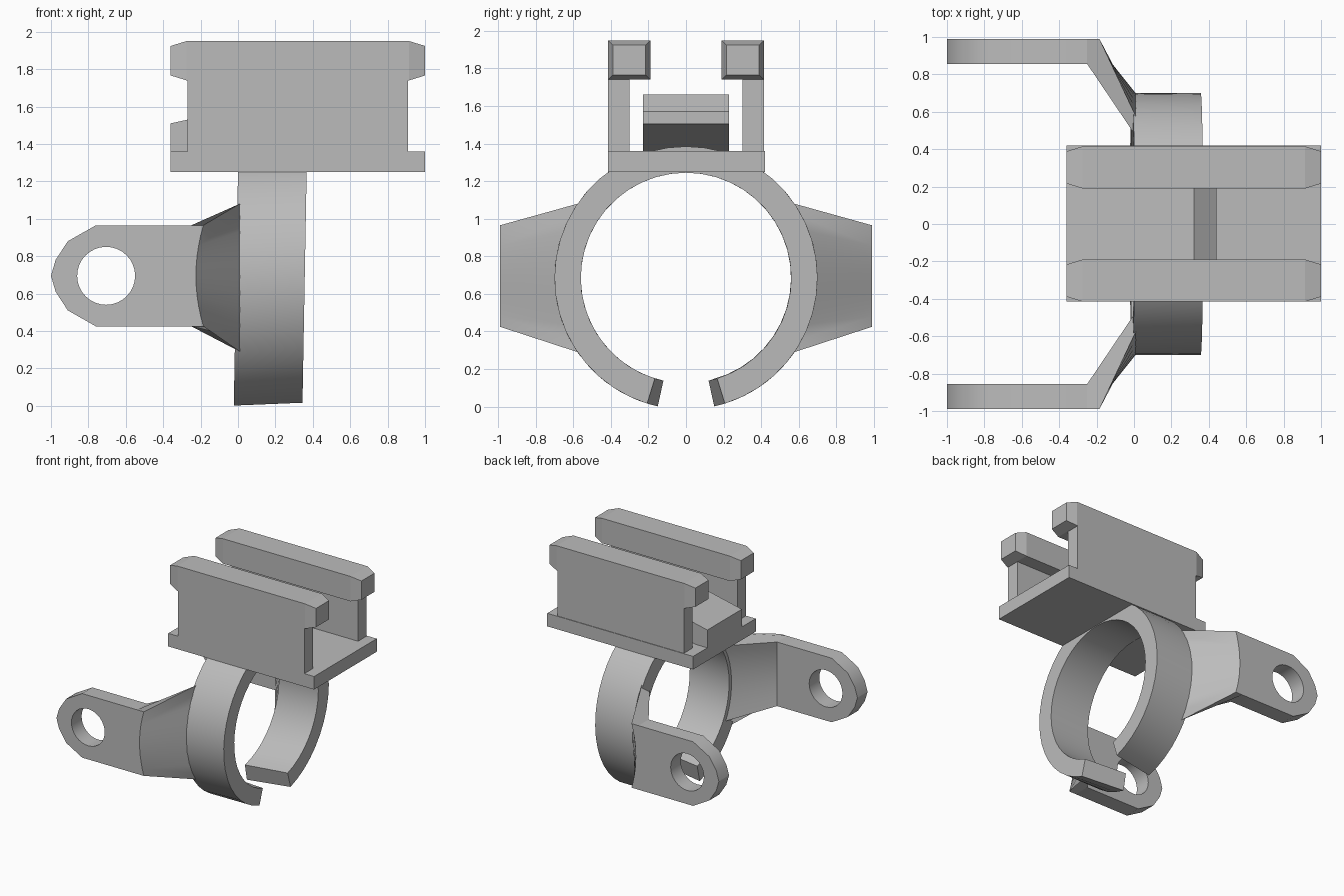
import bpy, bmesh, math
from mathutils import Vector

cube = bpy.data.objects.get("Cube")
if cube:
    bpy.data.objects.remove(cube, do_unlink=True)

GREY = (0.5, 0.5, 0.5, 1)
mat = bpy.data.materials.new("plain grey")
mat.use_nodes = True
mat.diffuse_color = GREY
mat.node_tree.nodes["Principled BSDF"].inputs["Base Color"].default_value = GREY

RING_Z, R_OUT, R_IN = 0.685, 0.70, 0.56


def finish(name, bm, smooth=False):
    bmesh.ops.remove_doubles(bm, verts=bm.verts, dist=0.0005)
    bmesh.ops.recalc_face_normals(bm, faces=bm.faces)
    mesh = bpy.data.meshes.new(name)
    bm.to_mesh(mesh)
    bm.free()
    mesh.materials.append(mat)
    obj = bpy.data.objects.new(name, mesh)
    bpy.context.collection.objects.link(obj)
    if smooth:
        bpy.ops.object.select_all(action='DESELECT')
        obj.select_set(True)
        bpy.context.view_layer.objects.active = obj
        bpy.ops.object.shade_smooth_by_angle(angle=math.radians(30))
    return obj


def loft(bm, sections):
    """Join equal loops of points into a closed solid."""
    rows = [[bm.verts.new(p) for p in s] for s in sections]
    n = len(rows[0])
    for a, b in zip(rows, rows[1:]):
        for i in range(n):
            j = (i + 1) % n
            bm.faces.new((a[i], a[j], b[j], b[i]))
    bm.faces.new(rows[0])
    bm.faces.new(rows[-1])


def rect(x, y0, y1, z0, z1):
    return [(x, y0, z0), (x, y1, z0), (x, y1, z1), (x, y0, z1)]


def box(name, x0, x1, y0, y1, z0, z1):
    bm = bmesh.new()
    loft(bm, [rect(x0, y0, y1, z0, z1), rect(x1, y0, y1, z0, z1)])
    return finish(name, bm)


def prism(name, outline, y0, y1, hole=None):
    """Extrude an x-z outline along y, with an optional hole."""
    bm = bmesh.new()
    edges = []
    for loop in filter(None, (outline, hole)):
        vs = [bm.verts.new((x, y0, z)) for x, z in loop]
        edges += [bm.edges.new((vs[i - 1], vs[i])) for i in range(len(vs))]
    bmesh.ops.triangle_fill(bm, edges=edges, use_beauty=True)
    geo = bmesh.ops.extrude_face_region(bm, geom=bm.faces[:])["geom"]
    moved = [g for g in geo if isinstance(g, bmesh.types.BMVert)]
    bmesh.ops.translate(bm, verts=moved, vec=(0, y1 - y0, 0))
    bmesh.ops.dissolve_limit(bm, angle_limit=0.01, verts=bm.verts, edges=bm.edges)
    return finish(name, bm, hole is not None)


# Split clamp ring, leaning slightly, with slanted ends at the bottom gap
bm = bmesh.new()
sections = []
STEPS = 40
for i in range(STEPS + 1):
    t = 2 * i / STEPS - 1
    section = []
    for x, r, gap in ((0, R_IN, 12.4), (0, R_OUT, 12.4), (0.367, R_OUT, 17.2), (0.367, R_IN, 17.2)):
        a = t * math.radians(180 - gap)
        z = RING_Z + r * math.cos(a)
        section.append((x + 0.018 * (z - 1.25), r * math.sin(a), z))
    sections.append(section)
loft(bm, sections)
finish("clamp_ring", bm, True)

# Base plate and the two overhanging rails
box("base_plate", -0.36, 1, -0.415, 0.42, 1.25, 1.36)
for side, label in ((-1, "front"), (1, "back")):
    box(label + "_rail_wall", -0.27, 0.91, *sorted((side * 0.30, side * 0.415)), 1.355, 1.75)
    bm = bmesh.new()
    y0, y1 = sorted((side * 0.19, side * 0.415))
    loft(bm, [rect(x, y0 + d, y1 - d, 1.74 + d, 1.95 - d)
              for x, d in ((-0.36, 0.026), (-0.275, 0), (0.915, 0), (1, 0.026))])
    finish(label + "_rail_head", bm)

# Sprung latch rising between the rails
prism("latch", [(-0.36, 1.355), (-0.36, 1.51), (0.32, 1.66), (0.44, 1.57),
                (0.44, 1.505), (-0.27, 1.355)], -0.23, 0.23)

# Side arms: pierced ear plate plus a flared web onto the ring
half = [(-0.25, 0.965), (-0.76, 0.965), (-0.91, 0.88), (-0.975, 0.78)]
EAR_Z = 0.695
ear = half + [(-1, EAR_Z)] + [(x, 2 * EAR_Z - z) for x, z in reversed(half)]
hole = [(-0.705 + 0.155 * math.cos(a), EAR_Z + 0.155 * math.sin(a))
        for a in (k * math.tau / 32 for k in range(32))]
for side, label in ((-1, "front"), (1, "back")):
    prism(label + "_ear", ear, side * 0.855, side * 0.99, hole)
    bm = bmesh.new()
    sections = []
    for i in range(11):
        t = i / 5 - 1
        a = math.radians(34.5) * t
        bulge = 0.04 * (1 - t * t)
        z = EAR_Z + 0.27 * t

        def on_ring(r):
            return Vector((0.01, side * r * math.cos(a), RING_Z + r * math.sin(a)))
        inner = Vector((-0.25, side * 0.855, z))
        sections.append([inner, (-0.25, side * 0.99, z),
                         (-0.185 - bulge, side * 0.99, z),
                         on_ring(R_OUT - 0.002), on_ring(R_IN + 0.01)])
    loft(bm, sections)
    finish(label + "_web", bm, True)
